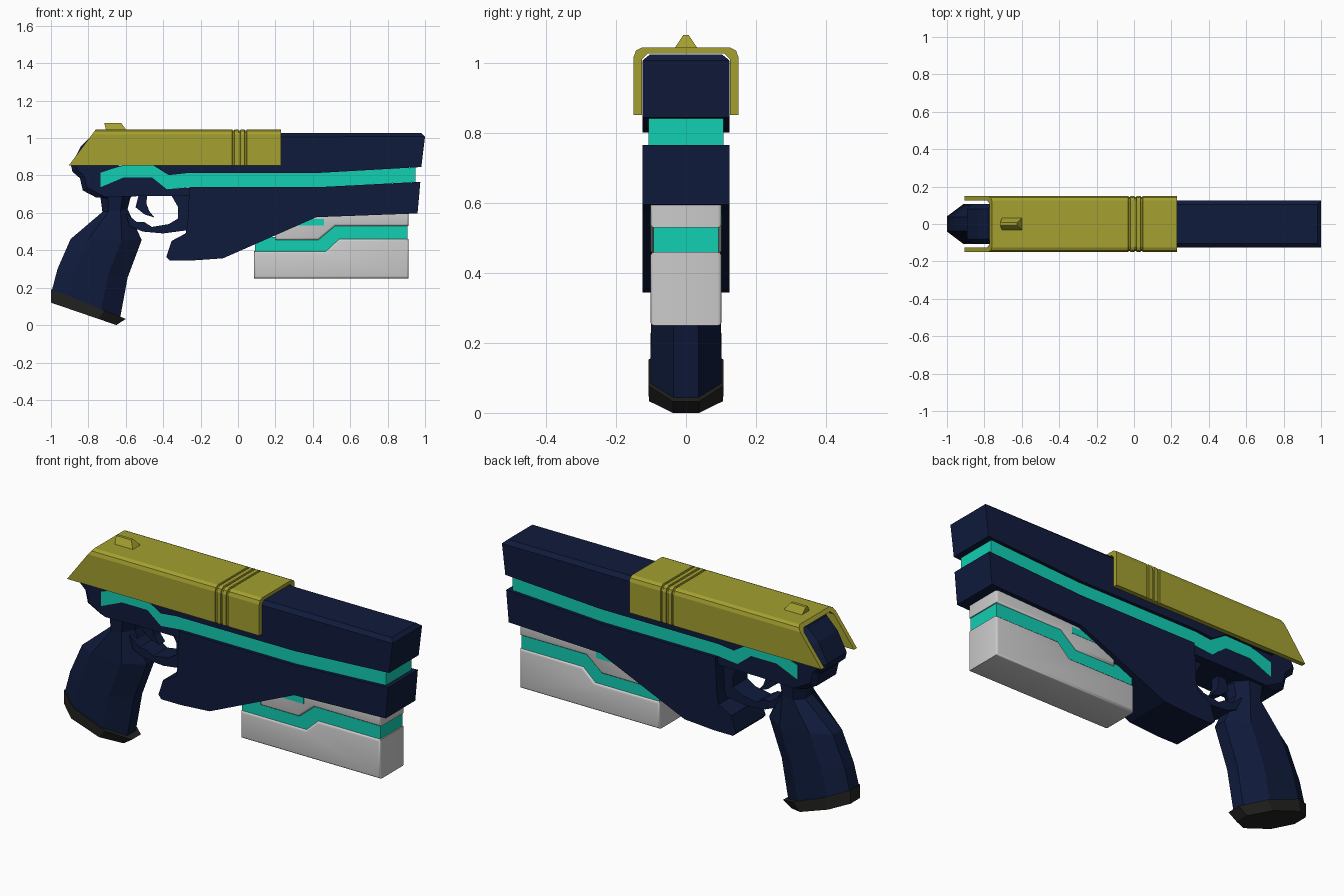
import bpy, bmesh, math


def material(name, rgb):
    m = bpy.data.materials.new(name)
    m.diffuse_color = (*rgb, 1)
    return m


NAVY = material("navy", (0.005, 0.011, 0.045))
TEAL = material("teal", (0.006, 0.62, 0.45))
OLIVE = material("olive", (0.37, 0.35, 0.03))
BLACK = material("black", (0.016, 0.016, 0.015))


def finish(name, bm, mat, smooth=False):
    bmesh.ops.recalc_face_normals(bm, faces=bm.faces)
    me = bpy.data.meshes.new(name)
    bm.to_mesh(me)
    bm.free()
    ob = bpy.data.objects.new(name, me)
    bpy.context.collection.objects.link(ob)
    if mat:
        me.materials.append(mat)
    if smooth:
        bpy.ops.object.select_all(action='DESELECT')
        ob.select_set(True)
        bpy.context.view_layer.objects.active = ob
        bpy.ops.object.shade_smooth_by_angle(angle=math.radians(50))
    return ob


def loft(name, rings, mat):
    """Skin a list of equal-length closed rings and cap both ends."""
    bm = bmesh.new()
    vs = [[bm.verts.new(p) for p in r] for r in rings]
    n = len(vs[0])
    for a, b in zip(vs, vs[1:]):
        for i in range(n):
            j = (i + 1) % n
            bm.faces.new((a[i], a[j], b[j], b[i]))
    bm.faces.new(vs[0])
    bm.faces.new(vs[-1])
    return finish(name, bm, mat)


def plate(name, pts, hw, mat, bevel=0, pick=None, segments=1, smooth=False):
    """Side profile (x, z) extruded to y = -hw..hw, with optional edge bevel."""
    bm = bmesh.new()
    f = bm.faces.new([bm.verts.new((x, -hw, z)) for x, z in pts])
    ext = bmesh.ops.extrude_face_region(bm, geom=[f])
    for v in ext["geom"]:
        if isinstance(v, bmesh.types.BMVert):
            v.co.y = hw
    if bevel:
        edges = []
        for e in bm.edges:
            mid = (e.verts[0].co + e.verts[1].co) / 2
            if abs(mid.y) > hw * 0.9 and (pick is None or pick(mid)):
                edges.append(e)
        bmesh.ops.bevel(bm, geom=edges, offset=bevel, segments=segments,
                        profile=0.5, affect='EDGES')
    return finish(name, bm, mat, smooth)


# Teal side band, whose edges also bound the navy shells
band_top = [(-0.735, 0.815), (-0.61, 0.855), (-0.46, 0.858), (-0.37, 0.802),
            (-0.28, 0.812), (0.42, 0.813), (0.95, 0.843)]
band_low = [(-0.735, 0.737), (-0.61, 0.79), (-0.46, 0.79), (-0.38, 0.726),
            (-0.28, 0.736), (0.42, 0.737), (0.95, 0.765)]
plate("side_band", band_top + band_low[::-1], 0.108, TEAL)

# Upper receiver with chamfered top edges
plate("upper_receiver",
      band_top[1:-1] + [(0.98, 0.845), (1.0, 1.008), (0.98, 1.026), (-0.74, 1.026), (-0.74, 0.857)],
      0.125, NAVY, 0.022, lambda m: m.z > 1.02 and -0.7 < m.x < 0.9)

# Lower receiver sloping down to the hooked front of the trigger guard
plate("lower_receiver",
      [(-0.26, 0.737), (0.42, 0.737), (0.975, 0.766), (0.96, 0.597), (0.42, 0.577),
       (-0.08, 0.357), (-0.25, 0.345), (-0.365, 0.345), (-0.383, 0.365),
       (-0.355, 0.45), (-0.28, 0.49), (-0.27, 0.54)], 0.125, NAVY)

# Narrower rear frame
plate("rear_frame",
      [(-0.25, 0.73), (-0.28, 0.735), (-0.38, 0.726), (-0.46, 0.80), (-0.7, 0.87), (-0.7, 1.02),
       (-0.775, 1.02), (-0.84, 0.955), (-0.893, 0.855), (-0.885, 0.82),
       (-0.845, 0.785), (-0.83, 0.72), (-0.76, 0.683), (-0.5, 0.69), (-0.25, 0.69)],
      0.106, NAVY, 0.025, lambda m: m.x < -0.77)


# Slide: inverted U section, sloped at the rear, with three thin grooves
def slide_ring(x, inset=0, slope=0):
    outer = [(0.15, 0.853), (0.15, 1.018), (0.143, 1.037), (0.125, 1.046)]
    outer = [(y - inset, z - (inset if z > 1.03 else 0)) for y, z in outer]
    inner = [(0.126, 0.853), (0.126, 1.012), (0.11, 1.028)]
    half = outer[::-1] + inner
    ring = half + [(-y, z) for y, z in half[::-1]]
    return [(x + slope * (z - 0.853), y, z) for y, z in ring]


rings = [slide_ring(-0.905, 0, 0.75)]
for c in (-0.025, 0.008, 0.041):
    for dx, d in ((-0.006, 0), (-0.004, 0.006), (0.004, 0.006), (0.006, 0)):
        rings.append(slide_ring(c + dx, d))
rings.append(slide_ring(0.23))
loft("slide", rings, OLIVE)

# Rear sight
loft("rear_sight",
     [[(x0, -w, z), (x1, -w, z), (x1, w, z), (x0, w, z)]
      for x0, x1, w, z in ((-0.705, -0.595, 0.035, 1.04), (-0.715, -0.625, 0.008, 1.081))], OLIVE)


# Octagonal grip and its base, each ring slanting from back to front
def grip_ring(xb, zb, xf, zf, hw):
    side = [(0, 0.38), (0.25, 1), (0.72, 1), (1, 0.35)]
    pts = [(u, w * hw) for u, w in side] + [(u, -w * hw) for u, w in side[::-1]]
    return [(xb + (xf - xb) * u, y, zb + (zf - zb) * u) for u, y in pts]


loft("grip", [grip_ring(*r) for r in (
    (-0.80, 0.72, -0.53, 0.73, 0.10), (-0.735, 0.68, -0.575, 0.68, 0.09),
    (-0.725, 0.605, -0.59, 0.62, 0.085), (-0.895, 0.46, -0.515, 0.455, 0.098),
    (-0.965, 0.30, -0.59, 0.255, 0.10), (-0.995, 0.185, -0.63, 0.04, 0.102))], NAVY)
loft("grip_base", [grip_ring(*r) for r in (
    (-1.0, 0.192, -0.6, 0.033, 0.108), (-1.0, 0.12, -0.65, 0.0, 0.106))], BLACK)

# Trigger guard and trigger
plate("trigger_guard",
      [(-0.60, 0.60), (-0.54, 0.55), (-0.50, 0.55), (-0.46, 0.525), (-0.37, 0.54),
       (-0.32, 0.57), (-0.32, 0.63), (-0.36, 0.70), (-0.25, 0.70), (-0.25, 0.51),
       (-0.40, 0.49), (-0.51, 0.50), (-0.58, 0.53)], 0.06, NAVY)
plate("trigger",
      [(-0.53, 0.70), (-0.485, 0.70), (-0.49, 0.65), (-0.475, 0.61), (-0.447, 0.575),
       (-0.50, 0.592), (-0.548, 0.63)], 0.025, NAVY)

# Grey under-barrel housing in two halves around a stepped teal strip
plate("housing_lower",
      [(0.085, 0.25), (0.912, 0.25), (0.912, 0.46), (0.54, 0.46), (0.47, 0.395), (0.085, 0.395)],
      0.102, None, 0.012, None, 3, True)
plate("housing_upper",
      [(0.2, 0.455), (0.43, 0.455), (0.52, 0.53), (0.912, 0.53), (0.912, 0.61), (0.2, 0.61)],
      0.102, None, 0.012, None, 3, True)
plate("housing_strip",
      [(0.09, 0.38), (0.48, 0.38), (0.55, 0.445), (0.906, 0.445), (0.906, 0.545),
       (0.51, 0.545), (0.42, 0.47), (0.09, 0.47)], 0.093, TEAL)
plate("housing_inlay",
      [(0.28, 0.532), (0.46, 0.532), (0.46, 0.566), (0.28, 0.566)], 0.1035, TEAL)
